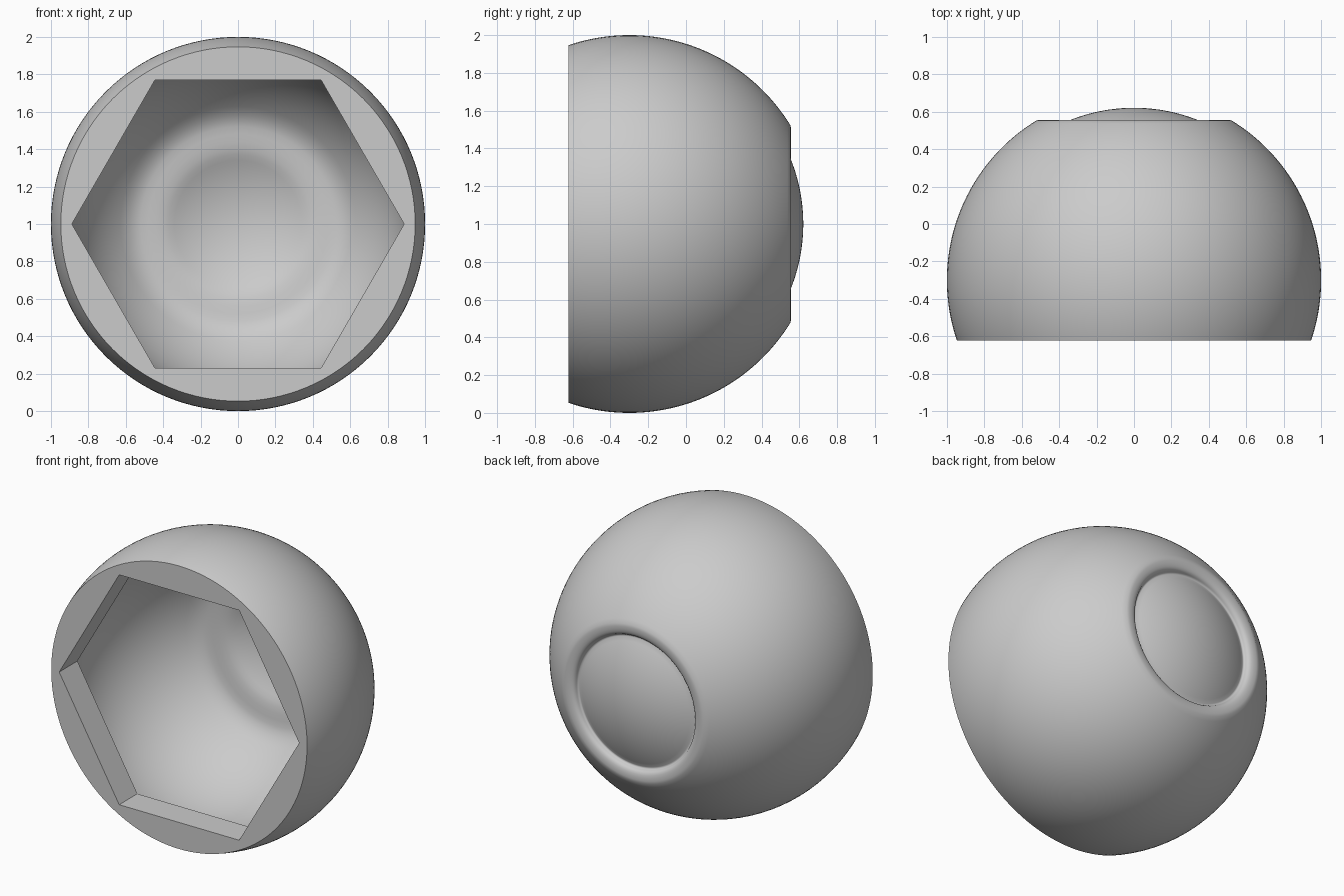
import bpy
import bmesh
import math

if "Cube" in bpy.data.objects:
    bpy.data.objects.remove(bpy.data.objects["Cube"])

CENTRE_Y = -0.30    # centre of the ball along its axis
FRONT_Y = -0.622    # flat front face


def arc(radius, start, end, count):
    """Points (distance from axis, y) on a sphere, angles measured from the back."""
    angles = [math.radians(start + (end - start) * i / count) for i in range(count + 1)]
    return [(radius * math.sin(a), CENTRE_Y + radius * math.cos(a)) for a in angles]


def lathe(name, profile, steps):
    """Spin a profile round the front-to-back axis into a closed solid."""
    bm = bmesh.new()
    verts = [bm.verts.new((r, y, 1)) for r, y in profile]
    edges = [bm.edges.new(pair) for pair in zip(verts, verts[1:])]
    bmesh.ops.spin(bm, geom=verts + edges, cent=(0, 0, 1), axis=(0, 1, 0),
                   angle=math.tau, steps=steps)
    bmesh.ops.remove_doubles(bm, verts=bm.verts, dist=0.0005)
    bmesh.ops.recalc_face_normals(bm, faces=bm.faces)
    mesh = bpy.data.meshes.new(name)
    bm.to_mesh(mesh)
    bm.free()
    obj = bpy.data.objects.new(name, mesh)
    bpy.context.collection.objects.link(obj)
    return obj


# Outer ball: raised dome at the back, rounded groove and rim, sphere, flat front
groove = [(0.428, 0.517), (0.432, 0.5177), (0.4354, 0.5196), (0.4382, 0.5225),
          (0.440, 0.526), (0.4425, 0.5325), (0.447, 0.540), (0.455, 0.547),
          (0.467, 0.552), (0.483, 0.555), (0.503, 0.556)]
outer = arc(0.921, 0, 27.4, 16) + groove + arc(1.0, 31.4, 108.78, 44) + [(0, FRONT_Y)]
shell = lathe("ball_shell", outer, 128)

# Hollow inside, with a shallow shelf behind the groove and a domed recess
shelf = [(0.37, 0.434), (0.40, 0.425), (0.44, 0.418), (0.48, 0.414),
         (0.52, 0.409), (0.55, 0.400), (0.58, 0.384)]
inner = arc(0.821, 0, 24.5, 12) + shelf + arc(0.90, 42.5, 98.3, 32) + [(0, -0.43)]
cavity = lathe("cavity_cutter", inner, 128)

# Six-sided opening through the front wall
opening = lathe("opening_cutter", [(0, -0.8), (0.888, -0.8), (0.888, -0.40), (0, -0.40)], 6)

for cutter in (cavity, opening):
    cutter.hide_render = True
    cut = shell.modifiers.new(cutter.name, 'BOOLEAN')
    cut.operation = 'DIFFERENCE'
    cut.solver = 'EXACT'
    cut.object = cutter

bpy.ops.object.select_all(action='DESELECT')
bpy.context.view_layer.objects.active = shell
shell.select_set(True)
for cutter in (cavity, opening):
    bpy.ops.object.modifier_apply(modifier=cutter.name)
for cutter in (cavity, opening):
    bpy.data.objects.remove(cutter)

# Grey finish
grey = bpy.data.materials.new("plain_grey")
grey.use_nodes = True
colour = (0.6, 0.6, 0.6, 1)
grey.diffuse_color = colour
grey.node_tree.nodes["Principled BSDF"].inputs["Base Color"].default_value = colour
shell.data.materials.clear()
shell.data.materials.append(grey)
bpy.ops.object.shade_smooth_by_angle(angle=math.radians(30))
